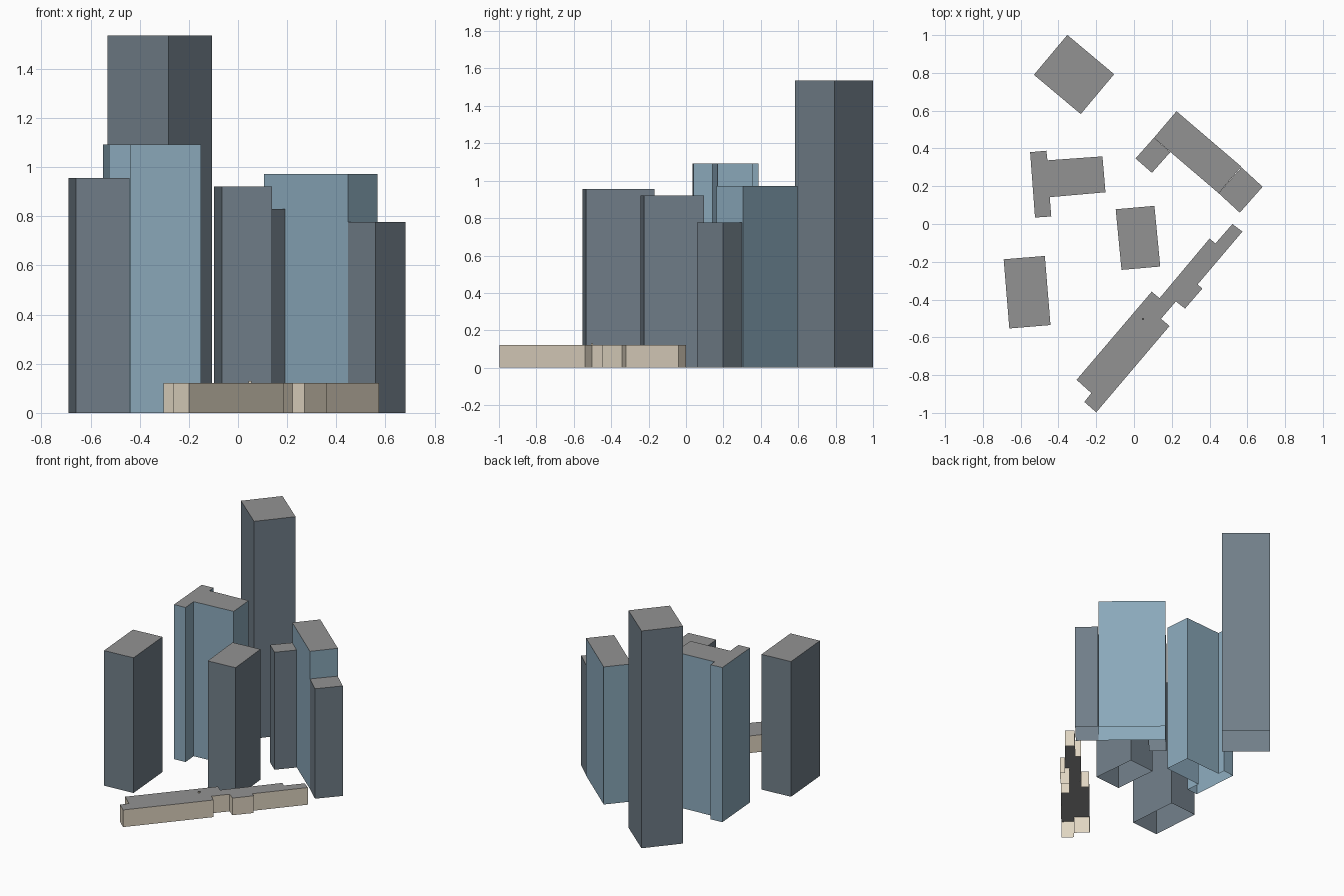
import bpy, bmesh
from mathutils import Vector

if "Cube" in bpy.data.objects:
    bpy.data.objects.remove(bpy.data.objects["Cube"])


def material(name, rgb):
    m = bpy.data.materials.new(name)
    m.diffuse_color = (*rgb, 1)
    m.use_nodes = True
    m.node_tree.nodes["Principled BSDF"].inputs["Base Color"].default_value = m.diffuse_color
    return m


ROOF = material("roof_grey", (0.29, 0.29, 0.29))
SLATE = material("slate_wall", (0.165, 0.21, 0.25))
BLUE = material("blue_wall", (0.26, 0.40, 0.50))
BEIGE = material("beige_wall", (0.75, 0.67, 0.54))


def building(name, outline, top, wall, base=0.0):
    """Walls and roof over a footprint, open underneath."""
    bm = bmesh.new()
    low = [bm.verts.new((x, y, base)) for x, y in outline]
    high = [bm.verts.new((x, y, top)) for x, y in outline]
    n = len(outline)
    for i in range(n):
        j = (i + 1) % n
        bm.faces.new((low[i], low[j], high[j], high[i]))
    roof = bm.faces.new(high)
    roof.material_index = 1
    bmesh.ops.recalc_face_normals(bm, faces=bm.faces)
    roof.normal_update()
    if roof.normal.z < 0:
        bmesh.ops.reverse_faces(bm, faces=bm.faces)
    mesh = bpy.data.meshes.new(name)
    bm.to_mesh(mesh)
    bm.free()
    mesh.materials.append(wall)
    mesh.materials.append(ROOF)
    ob = bpy.data.objects.new(name, mesh)
    bpy.context.collection.objects.link(ob)
    return ob


def quad(a, b, c):
    """Parallelogram footprint from three successive corners."""
    a, b, c = Vector(a), Vector(b), Vector(c)
    return [a, b, c, a + c - b]


# Plain rectangular towers
building("tall_tower", quad((-0.53, 0.79), (-0.282, 0.582), (-0.105, 0.793)), 1.535, SLATE)
building("west_block", quad((-0.69, -0.187), (-0.66, -0.553), (-0.442, -0.535)), 0.955, SLATE)
building("centre_block", quad((-0.097, 0.078), (-0.066, -0.243), (0.139, -0.225)), 0.922, SLATE)

# T-shaped blue tower
building("t_tower", [(-0.55, 0.38), (-0.524, 0.034), (-0.438, 0.04), (-0.446, 0.142),
                     (-0.151, 0.168), (-0.167, 0.358), (-0.458, 0.337), (-0.464, 0.388)],
         1.092, BLUE)

# Stepped slab with two lower wings
building("slab_tower", quad((0.225, 0.597), (0.105, 0.456), (0.448, 0.163)), 0.972, BLUE)
building("slab_east_wing", quad((0.569, 0.30), (0.448, 0.163), (0.56, 0.06)), 0.777, SLATE)
building("slab_west_wing", quad((0.105, 0.456), (0.008, 0.347), (0.095, 0.271)), 0.83, SLATE)

# Long low building with stepped outline
building("low_building", [(0.521, 0.0), (0.431, -0.103), (0.40, -0.077), (0.135, -0.393),
                          (0.094, -0.358), (-0.304, -0.825), (-0.226, -0.895), (-0.263, -0.942),
                          (-0.20, -0.997), (0.188, -0.54), (0.143, -0.502), (0.222, -0.41),
                          (0.27, -0.448), (0.362, -0.342), (0.337, -0.32), (0.574, -0.04)],
         0.121, BEIGE)
building("roof_vent", quad((0.042, -0.497), (0.042, -0.509), (0.054, -0.509)), 0.13, BEIGE, 0.12)
